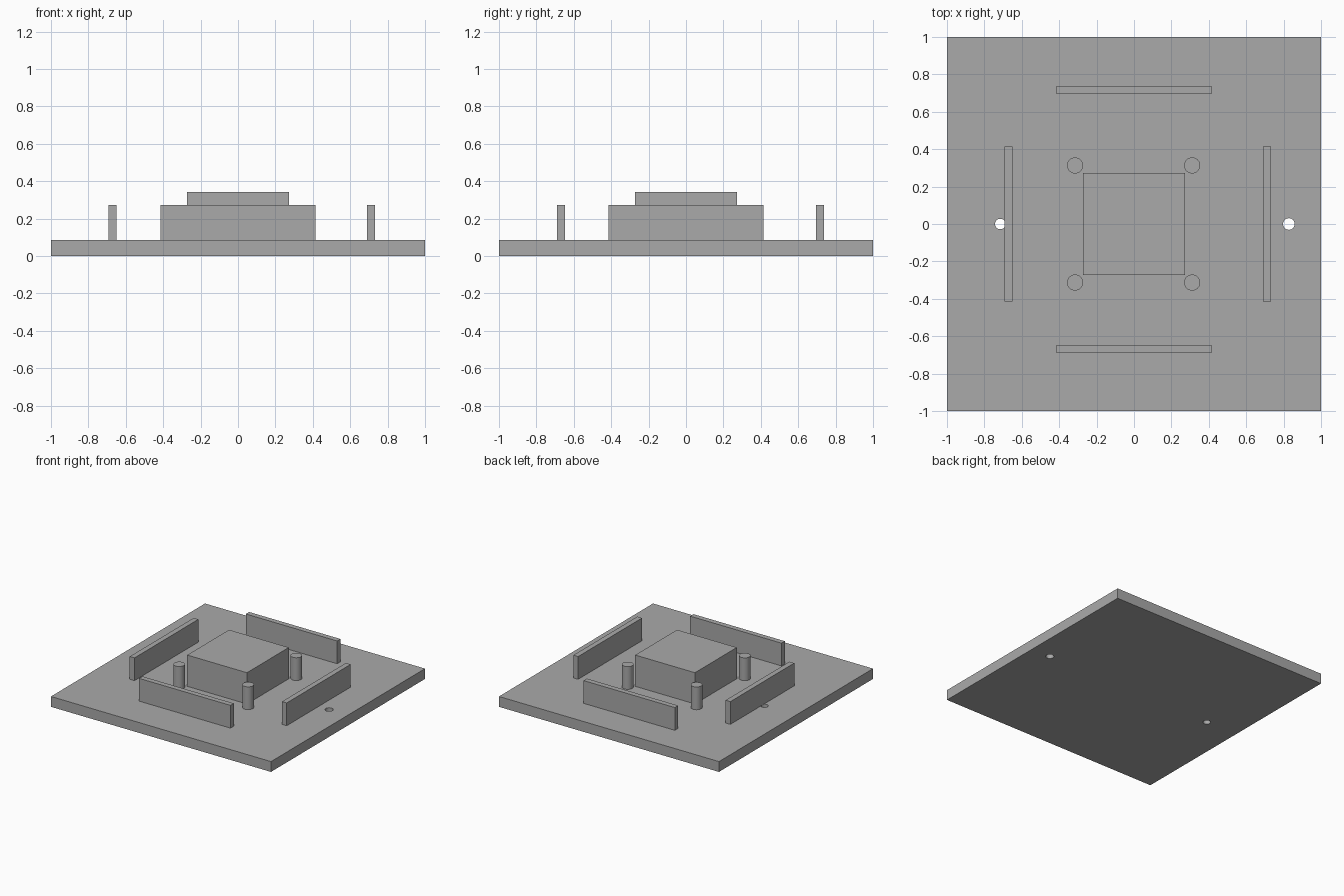
import bpy
from math import pi

cube = bpy.data.objects.get("Cube")
if cube:
    bpy.data.objects.remove(cube, do_unlink=True)

PLATE_TOP, WALL_TOP, BLOCK_TOP = 0.085, 0.272, 0.342

grey = bpy.data.materials.new("plain grey")
grey.use_nodes = True
grey.diffuse_color = (0.4, 0.4, 0.4, 1)
grey.node_tree.nodes["Principled BSDF"].inputs["Base Color"].default_value = (0.4, 0.4, 0.4, 1)


def finish(name):
    obj = bpy.context.object
    obj.name = name
    obj.data.materials.append(grey)
    return obj


def box(name, x, y, width, depth, bottom, top):
    bpy.ops.mesh.primitive_cube_add(size=1, location=(x, y, (bottom + top) / 2))
    obj = finish(name)
    obj.scale = (width, depth, top - bottom)
    bpy.ops.object.transform_apply(location=False, rotation=False, scale=True)
    return obj


def cylinder(name, x, y, radius, bottom, top):
    bpy.ops.mesh.primitive_cylinder_add(vertices=32, radius=radius, depth=top - bottom,
                                        location=(x, y, (bottom + top) / 2))
    obj = finish(name)
    bpy.ops.object.shade_smooth_by_angle(angle=pi / 6)
    return obj


# Base plate with two drilled through holes
plate = box("base_plate", 0, 0, 2, 2, 0, PLATE_TOP)
for side, x, radius in (("right", -0.715, 0.028), ("left", 0.828, 0.031)):
    cutter = cylinder(side + "_hole_cutter", x, 0, radius, -0.1, PLATE_TOP + 0.1)
    cutter.hide_render = True
    cutter.hide_set(True)
    cutter.display_type = 'WIRE'
    drill = plate.modifiers.new(side + "_hole", 'BOOLEAN')
    drill.operation = 'DIFFERENCE'
    drill.solver = 'EXACT'
    drill.object = cutter

# Central block
box("central_block", 0, 0, 0.543, 0.543, PLATE_TOP, BLOCK_TOP)

# Four thin walls around the block, offset slightly towards +x and +y
LENGTH, THICK = 0.83, 0.043
for name, offset in (("right", -0.672), ("left", 0.712)):
    box(name + "_wall", offset, 0, THICK, LENGTH, PLATE_TOP, WALL_TOP)
for name, offset in (("front", -0.669), ("back", 0.716)):
    box(name + "_wall", 0, offset, LENGTH, THICK, PLATE_TOP, WALL_TOP)

# Round posts at the corners of the block
for row, y in (("front", -0.313), ("back", 0.313)):
    for side, x in (("right", -0.315), ("left", 0.311)):
        cylinder(f"{row}_{side}_post", x, y, 0.043, PLATE_TOP, WALL_TOP)
